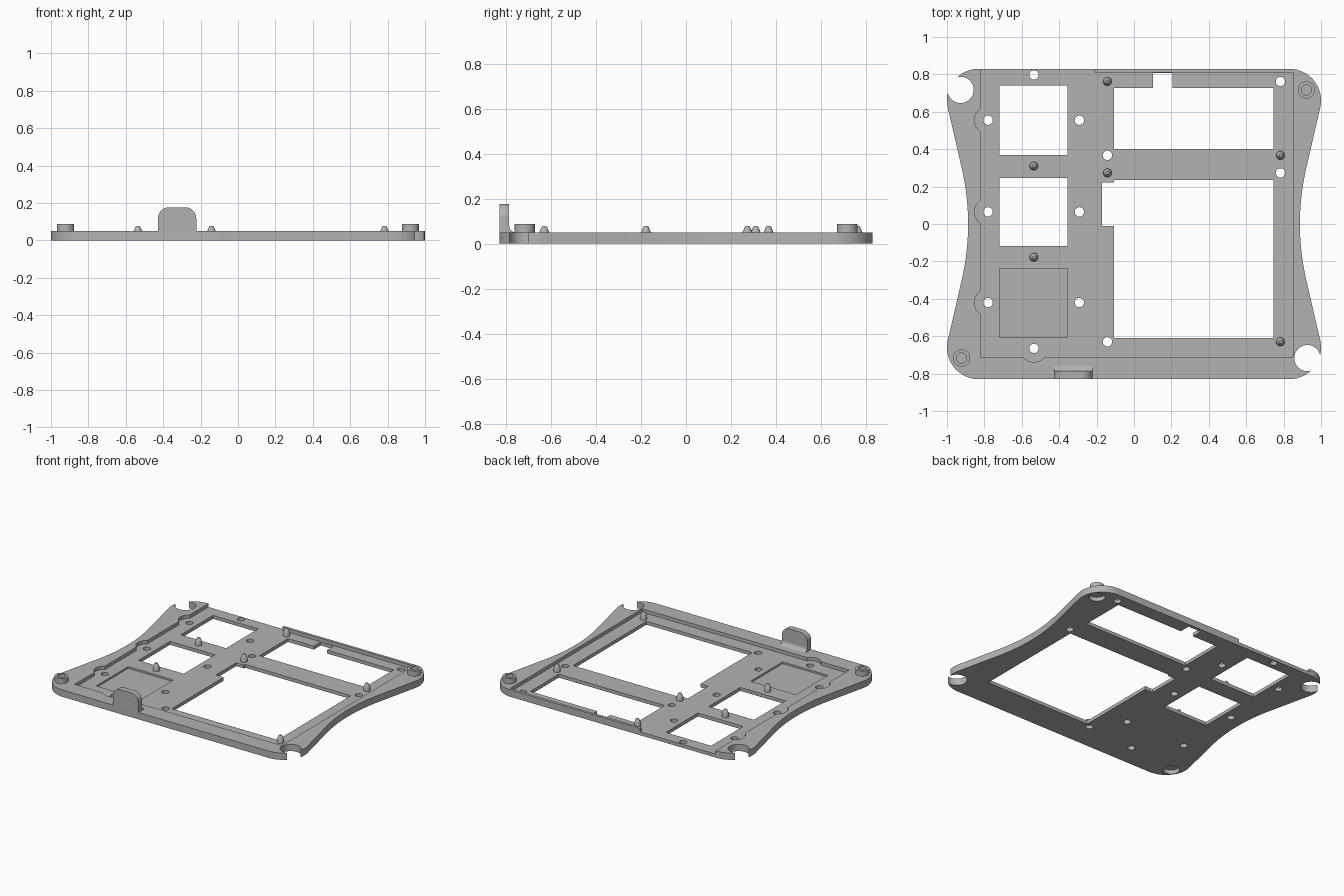
import bpy, bmesh, math
from math import radians, sin, cos
from mathutils import Vector

cube = bpy.data.objects.get("Cube")
if cube:
    bpy.data.objects.remove(cube, do_unlink=True)

grey = bpy.data.materials.new("plain_grey")
grey.use_nodes = True
colour = (0.45, 0.45, 0.45, 1)
grey.diffuse_color = colour
grey.node_tree.nodes["Principled BSDF"].inputs["Base Color"].default_value = colour

TOP, FLOOR = 0.05, 0.025


def make_object(name, bm):
    bmesh.ops.recalc_face_normals(bm, faces=bm.faces)
    mesh = bpy.data.meshes.new(name)
    bm.to_mesh(mesh)
    bm.free()
    mesh.materials.append(grey)
    obj = bpy.data.objects.new(name, mesh)
    bpy.context.collection.objects.link(obj)
    return obj


def extrude(name, points, vector):
    bm = bmesh.new()
    face = bm.faces.new([bm.verts.new(p) for p in points])
    new = bmesh.ops.extrude_face_region(bm, geom=[face])["geom"]
    bmesh.ops.translate(bm, vec=vector, verts=[v for v in new if isinstance(v, bmesh.types.BMVert)])
    return make_object(name, bm)


def prism(name, outline, z0, z1):
    return extrude(name, [(x, y, z0) for x, y in outline], Vector((0, 0, z1 - z0)))


def arc(cx, cy, r, a0, a1, n=16):
    return [(cx + r * cos(radians(a0 + (a1 - a0) * i / n)),
             cy + r * sin(radians(a0 + (a1 - a0) * i / n))) for i in range(n + 1)]


def disc(x, y, r, n=32):
    return arc(x, y, r, 0, 360, n)[:-1]


def rect(x0, x1, y0, y1):
    return [(x0, y0), (x1, y0), (x1, y1), (x0, y1)]


def lathe(name, x, y, profile, steps=28):
    bm = bmesh.new()
    verts = [bm.verts.new((r, 0, z)) for r, z in profile]
    edges = [bm.edges.new(pair) for pair in zip(verts, verts[1:])]
    bmesh.ops.spin(bm, geom=verts + edges, cent=(0, 0, 0), axis=(0, 0, 1),
                   angle=math.tau, steps=steps)
    bmesh.ops.remove_doubles(bm, verts=bm.verts, dist=1e-5)
    bmesh.ops.translate(bm, vec=(x, y, 0), verts=bm.verts)
    return make_object(name, bm)


def cut(target, outline, z0, z1):
    cutter = prism("cutter", outline, z0, z1)
    cutter.hide_render = True
    mod = target.modifiers.new("cut", 'BOOLEAN')
    mod.operation, mod.solver, mod.object = 'DIFFERENCE', 'EXACT', cutter
    bpy.context.view_layer.objects.active = target
    bpy.ops.object.modifier_apply(modifier=mod.name)
    bpy.data.objects.remove(cutter, do_unlink=True)


# Plate with round corners and waisted sides
quarter = arc(0.83, 0.66, 0.17, 90, -13)
waist = arc(2.217, 0, 1.33, 167, 180, 10)[:-1]
right_back = quarter + waist
right_side = right_back + [(0.887, 0)] + [(x, -y) for x, y in reversed(right_back)]
outline = right_side + [(-x, y) for x, y in reversed(right_side)]
plate = prism("base_plate", outline, 0, TOP)

# Recessed tray, open at the back on one side, with bulges round the screw holes
tray = [(-0.82, 0.9)]
for y in (0.555, 0.065, -0.42):
    tray += arc(-0.78, y, 0.073, 123.2, 236.8)
tray += [(-0.82, -0.71)] + arc(-0.535, -0.665, 0.073, 218.1, 321.9)
tray += [(0.85, -0.71), (0.85, 0.81), (-0.21, 0.81), (-0.21, 0.9)]
cut(plate, tray, FLOOR, 0.1)

# Windows through the tray, and one shallow panel
L, R = -0.107, 0.746
windows = [
    rect(-0.72, -0.355, 0.37, 0.74),
    rect(-0.72, -0.355, -0.118, 0.245),
    [(L, 0.40), (R, 0.40), (R, 0.728), (0.207, 0.728), (0.207, 0.807),
     (0.102, 0.807), (0.102, 0.728), (L, 0.728)],
    [(L, -0.61), (R, -0.61), (R, 0.235), (L, 0.235), (L, 0.222),
     (-0.17, 0.222), (-0.17, -0.012), (L, -0.012)],
]
for shape in windows:
    cut(plate, shape, -0.1, 0.1)
cut(plate, rect(-0.72, -0.355, -0.606, -0.237), 0.012, 0.1)

# Screw holes
holes = [(x, y) for x in (-0.78, -0.292) for y in (0.555, 0.065, -0.42)]
holes += [(-0.535, 0.797), (-0.535, -0.665), (-0.142, 0.367), (-0.142, -0.63),
          (0.783, 0.762), (0.783, 0.273)]
for x, y in holes:
    cut(plate, disc(x, y, 0.025, 24), -0.1, 0.1)

# Corners: two open notches, two bosses with a socket underneath
parts = [plate]
for s, label in ((1, "back_right"), (-1, "front_left")):
    cut(plate, disc(-0.927 * s, 0.717 * s, 0.07), -0.1, 0.1)
    cut(plate, disc(0.922 * s, 0.717 * s, 0.055), -0.1, 0.03)
    parts.append(lathe(label + "_boss", 0.922 * s, 0.717 * s,
                       [(0.046, 0.045), (0.046, 0.088), (0.027, 0.088), (0.027, 0.053), (0, 0.053)]))

# Locating pegs
pegs = [(-0.142, 0.762), (-0.535, 0.31), (-0.535, -0.178),
        (-0.142, 0.273), (0.783, 0.367), (0.783, -0.63)]
for i, (x, y) in enumerate(pegs):
    parts.append(lathe(f"locating_peg_{i + 1}", x, y,
                       [(0.023, 0.02), (0.023, 0.048), (0.012, 0.074), (0.008, 0.078), (0, 0.078)]))

# Upright tab with round top corners, and a fillet at its foot
tab = [(-0.428, 0.03), (-0.223, 0.03)]
tab += arc(-0.283, 0.117, 0.06, 0, 90, 10) + arc(-0.368, 0.117, 0.06, 90, 180, 10)
parts.append(extrude("upright_tab", [(x, -0.83, z) for x, z in tab], Vector((0, 0.044, 0))))
foot = [(-0.79, 0.045), (-0.756, 0.045)] + arc(-0.756, 0.08, 0.03, 270, 180, 8) + [(-0.79, 0.08)]
parts.append(extrude("tab_fillet", [(-0.428, y, z) for y, z in foot], Vector((0.205, 0, 0))))

for obj in parts:
    bpy.ops.object.select_all(action='DESELECT')
    obj.select_set(True)
    bpy.context.view_layer.objects.active = obj
    bpy.ops.object.shade_smooth_by_angle(angle=radians(30))
